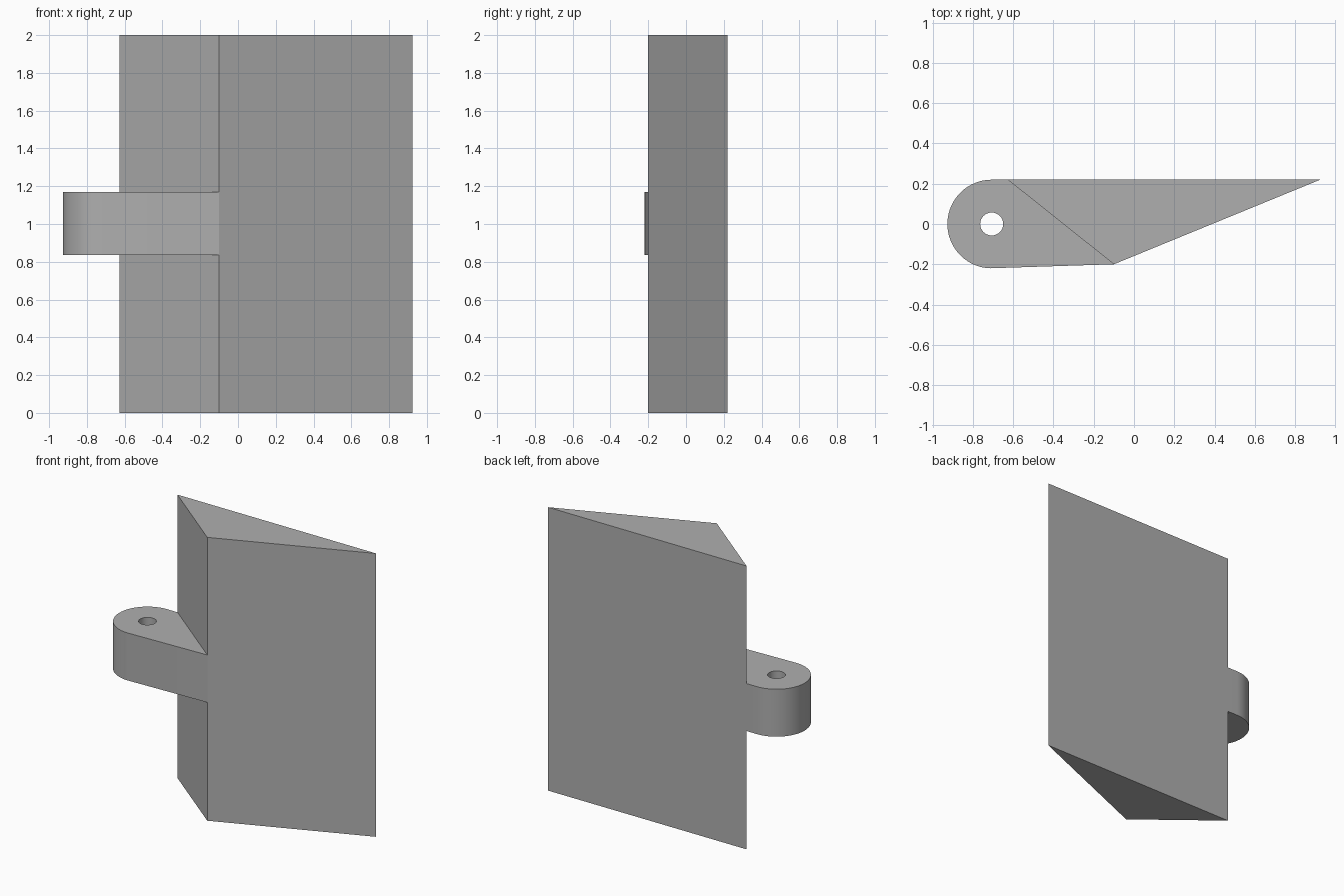
import bpy, bmesh
from math import cos, sin, radians

if "Cube" in bpy.data.objects:
    bpy.data.objects.remove(bpy.data.objects["Cube"], do_unlink=True)

GREY = (0.43, 0.43, 0.43, 1)
grey = bpy.data.materials.new("plain grey")
grey.use_nodes = True
grey.diffuse_color = GREY
grey.node_tree.nodes["Principled BSDF"].inputs["Base Color"].default_value = GREY


def arc(cx, cy, radius, start, end, steps):
    angles = [radians(start + (end - start) * i / steps) for i in range(steps + 1)]
    return [(cx + radius * cos(a), cy + radius * sin(a)) for a in angles]


def extruded(name, loops, bottom, top):
    """Fill the outline (and any hole loops) and extrude it upward."""
    bm = bmesh.new()
    for loop in loops:
        verts = [bm.verts.new((x, y, bottom)) for x, y in loop]
        for a, b in zip(verts, verts[1:] + verts[:1]):
            bm.edges.new((a, b))
    bmesh.ops.triangle_fill(bm, edges=bm.edges[:], use_beauty=True)
    result = bmesh.ops.extrude_face_region(bm, geom=bm.faces[:], use_keep_orig=True)
    raised = [g for g in result["geom"] if isinstance(g, bmesh.types.BMVert)]
    bmesh.ops.translate(bm, verts=raised, vec=(0, 0, top - bottom))
    bmesh.ops.recalc_face_normals(bm, faces=bm.faces[:])
    bmesh.ops.dissolve_limit(bm, angle_limit=radians(0.1),
                             verts=bm.verts[:], edges=bm.edges[:])
    mesh = bpy.data.meshes.new(name)
    bm.to_mesh(mesh)
    bm.free()
    mesh.materials.append(grey)
    obj = bpy.data.objects.new(name, mesh)
    bpy.context.collection.objects.link(obj)
    bpy.ops.object.select_all(action="DESELECT")
    obj.select_set(True)
    bpy.context.view_layer.objects.active = obj
    bpy.ops.object.shade_smooth_by_angle(angle=radians(30))
    return obj


# Tall triangular blade
back_corner, front_corner, tip = (-0.627, 0.22), (-0.1, -0.2), (0.925, 0.22)
extruded("blade", [[back_corner, front_corner, tip]], 0, 2)

# Rounded hinge lug with a pin hole
PIVOT_X, LUG_RADIUS, HOLE_RADIUS = -0.707, 0.22, 0.057
outline = arc(PIVOT_X, 0, LUG_RADIUS, 90, 268, 40) + [front_corner, back_corner]
hole = arc(PIVOT_X, 0, HOLE_RADIUS, 0, 360, 32)[:-1]
extruded("hinge_lug", [outline, hole], 0.835, 1.17)
